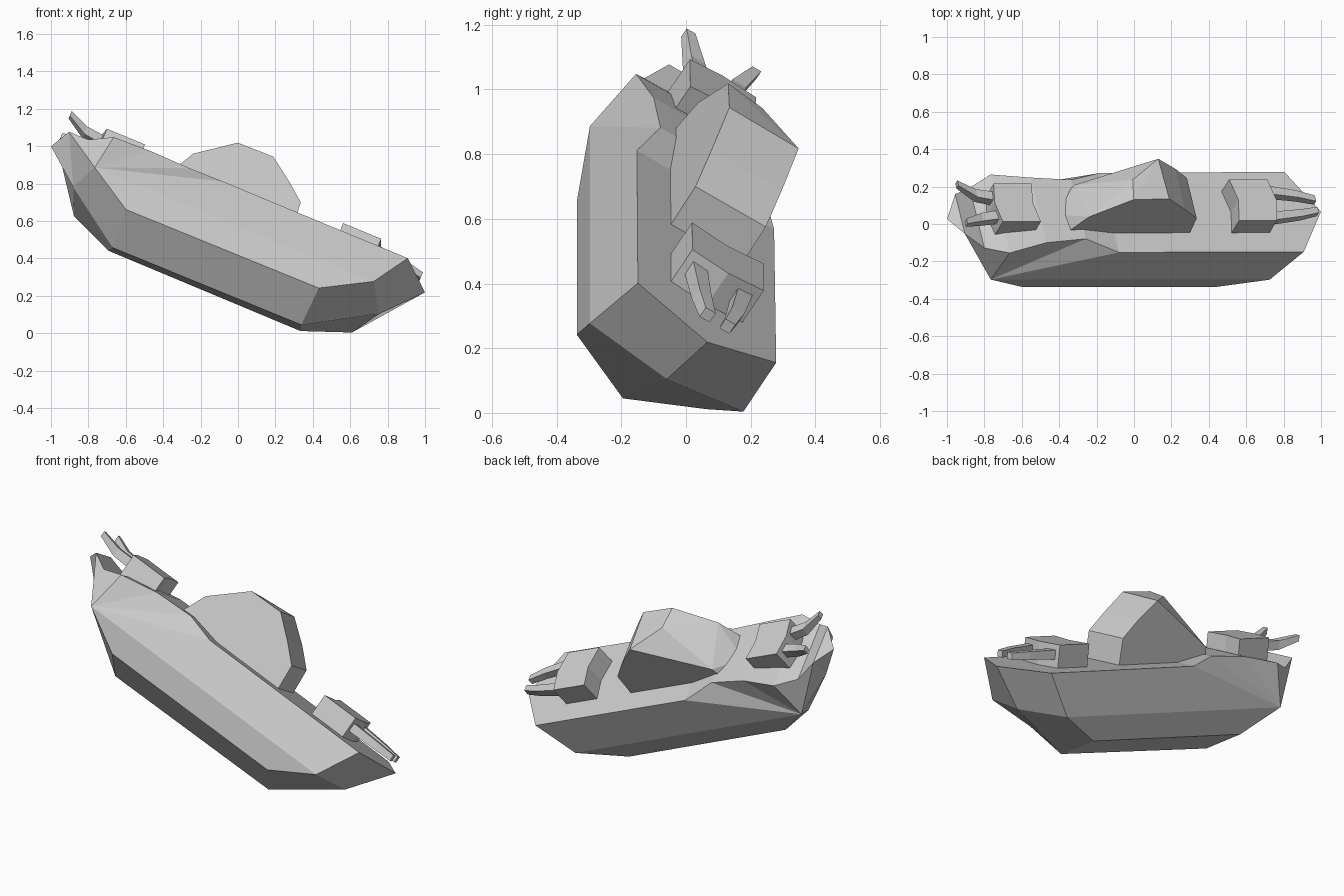
import bpy, bmesh
from mathutils import Matrix, Vector

if "Cube" in bpy.data.objects:
    bpy.data.objects.remove(bpy.data.objects["Cube"])

# Ship frame: fore-aft, sideways and up axes of the tilted model
u = Vector((0.924, 0.006, -0.382)).normalized()
v = Vector((-0.217, 0.848, -0.483))
v = (v - u * v.dot(u)).normalized()
w = u.cross(v)
FRAME = Matrix((u, v, w)).transposed().to_4x4()
FRAME.translation = (0.07, 0.06, 0.603)


def add_object(name, bm, mirror=False):
    bmesh.ops.remove_doubles(bm, verts=bm.verts, dist=0.0005)
    bmesh.ops.recalc_face_normals(bm, faces=bm.faces)
    mesh = bpy.data.meshes.new(name)
    bm.to_mesh(mesh)
    bm.free()
    ob = bpy.data.objects.new(name, mesh)
    bpy.context.collection.objects.link(ob)
    ob.matrix_world = FRAME
    if mirror:
        mod = ob.modifiers.new("Mirror", 'MIRROR')
        mod.use_axis = (False, True, False)
        mod.merge_threshold = 0.001
    return ob


def prism(bm, outline, z0, z1):
    f = bm.faces.new([bm.verts.new((x, y, z0)) for x, y in outline])
    ext = bmesh.ops.extrude_face_region(bm, geom=[f])
    top = [g for g in ext["geom"] if isinstance(g, bmesh.types.BMVert)]
    bmesh.ops.translate(bm, verts=top, vec=(0, 0, z1 - z0))
    bm.faces.new([e for e in f.verts]) if not f.is_valid else None


# Hull: one half from deck edge, knuckle and keel points, mirrored
deck = [(1.006, 0, 0), (.85, .252, 0), (-.22, .25, .003), (-.41, .186, .04),
        (-.64, .205, .034), (-.85, .247, 0), (-.97, .19, -.04),
        (-1.082, .125, 0), (-1.14, 0, -.05)]
bow, kf, ks, stern = [(a, b, -.235) for a, b in
                      ((.822, 0), (.728, .28), (-.883, .268), (-.947, 0))]
cf, cs = (.47, .236, -.378), (-.643, .226, -.379)
keel_f, keel_s = (.46, 0, -.487), (-.63, 0, -.492)

bm = bmesh.new()


def face(*pts):
    bm.faces.new([bm.verts.new(p) for p in pts])


face(deck[0], deck[1], kf, bow)
face(deck[1], deck[2], ks, kf)
for i in range(2, 7):
    face(deck[i], deck[i + 1], ks)
face(deck[7], stern, ks)
face(deck[7], deck[8], stern)
face(bow, kf, cf, keel_f)
face(kf, ks, cs, cf)
face(cf, cs, keel_s, keel_f)
face(ks, stern, keel_s, cs)
mid = [(a, 0, c) for a, b, c in deck]
face(deck[0], deck[1], mid[1])
for i in range(1, 7):
    face(deck[i], deck[i + 1], mid[i + 1], mid[i])
face(deck[7], deck[8], mid[7])
add_object("hull", bm, mirror=True)

# Superstructure: faceted dome with a cut-away rear corner
near = [(.22, -.01), (.208, .145), (.109, .238), (-.02, .345),
        (-.224, .341), (-.423, .169), (-.506, -.01)]
far = [(.22, -.01), (.208, .145), (.109, .238), (-.025, .34),
       (-.42, .08), (-.44, -.01)]
bm = bmesh.new()
pts = [(a, -.128, c) for a, c in near] + [(a, .128, c) for a, c in far]
pts += [(-.2, 0, .335), (-.425, -.01, .13), (-.52, 0, -.01)]
bmesh.ops.convex_hull(bm, input=[bm.verts.new(p) for p in pts])
bmesh.ops.dissolve_limit(bm, angle_limit=0.05, verts=bm.verts, edges=bm.edges)
add_object("superstructure", bm)


# Gun turrets: chevron-ended boxes
def turret(name, a0, a1, sag, half, top):
    bm = bmesh.new()
    outline = [(a0, -half), (a1, -half), (a1 + sag, 0),
               (a1, half), (a0, half), (a0 + sag, 0)]
    rings = [[bm.verts.new((x, y, z)) for x, y in outline] for z in (-.02, top)]
    for r in rings:
        bm.faces.new(r)
    for i in range(6):
        j = (i + 1) % 6
        bm.faces.new((rings[0][i], rings[0][j], rings[1][j], rings[1][i]))
    add_object(name, bm)


turret("bow_turret", .46, .68, .025, .13, .125)
turret("stern_turret", -.90, -.68, -.02, .12, .112)


# Barrels: tapered square tubes along a path of (fore-aft, side, up, half size)
def barrels(name, path):
    bm = bmesh.new()
    rings = [[bm.verts.new((a, b + dy * s, c + dz * s)) for dy, dz in
              ((-1, -1), (1, -1), (1, 1), (-1, 1))] for a, b, c, s in path]
    bm.faces.new(rings[0])
    bm.faces.new(rings[-1])
    for r, q in zip(rings, rings[1:]):
        for i in range(4):
            j = (i + 1) % 4
            bm.faces.new((r[i], r[j], q[j], q[i]))
    add_object(name, bm, mirror=True)


barrels("bow_barrels", [(.66, .085, .07, .026), (.85, .06, .065, .022),
                        (.955, .036, .06, .018)])
barrels("stern_barrels", [(-.88, .055, .06, .027), (-1.0, .075, .065, .025),
                          (-1.11, .12, .105, .016)])
